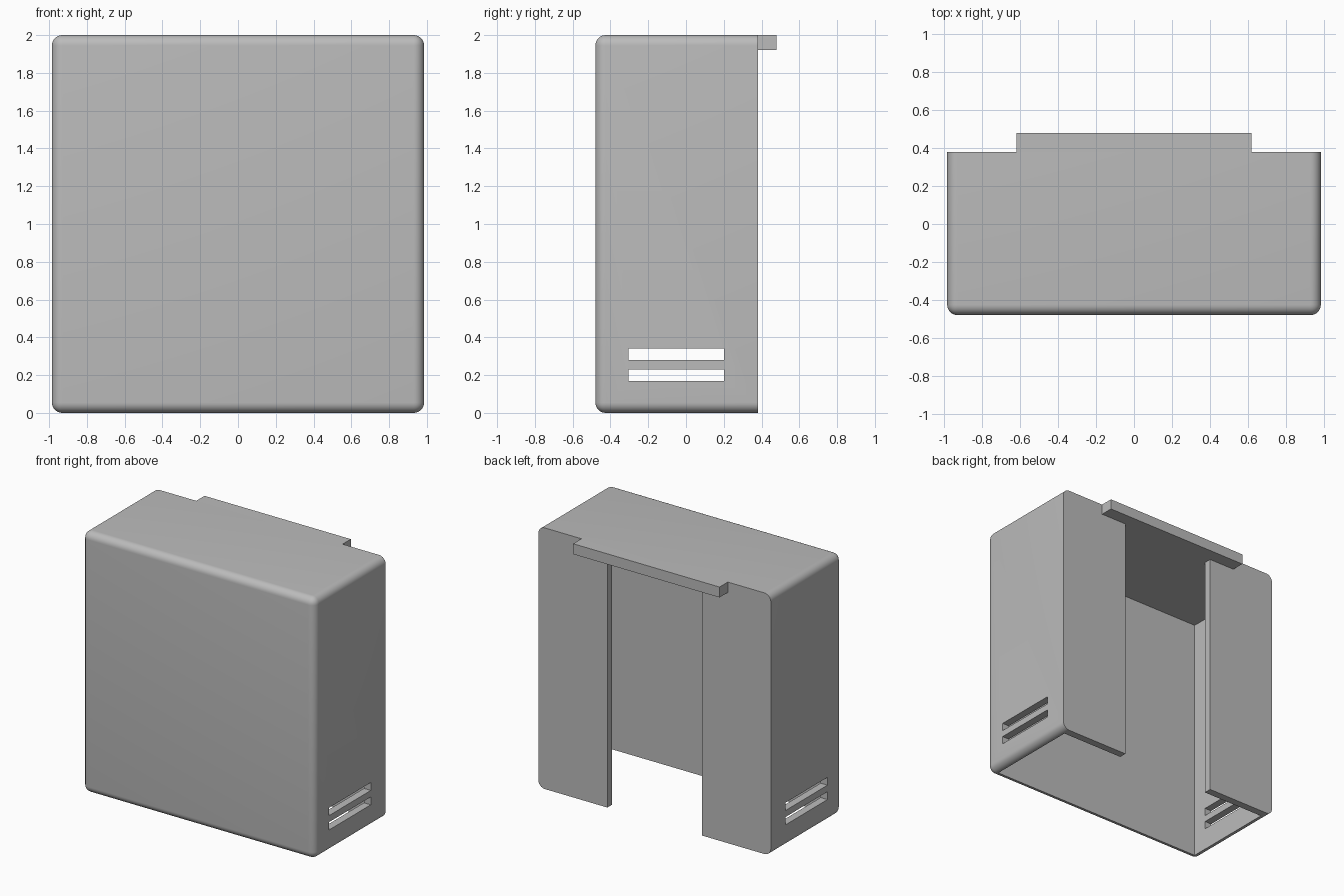
import bpy, bmesh, math

default = bpy.data.objects.get("Cube")
if default:
    bpy.data.objects.remove(default, do_unlink=True)

HALF_W, FRONT, BACK, TOP = 0.985, -0.48, 0.38, 2.0
WALL, CEILING, RADIUS, OPENING = 0.058, 1.92, 0.055, 0.4

grey = bpy.data.materials.new("light grey plastic")
grey.use_nodes = True
colour = (0.5, 0.5, 0.5, 1)
grey.diffuse_color = colour
grey.node_tree.nodes["Principled BSDF"].inputs["Base Color"].default_value = colour


def make_object(name, bm):
    bmesh.ops.recalc_face_normals(bm, faces=bm.faces)
    mesh = bpy.data.meshes.new(name)
    bm.to_mesh(mesh)
    bm.free()
    mesh.materials.append(grey)
    ob = bpy.data.objects.new(name, mesh)
    bpy.context.collection.objects.link(ob)
    return ob


def prism(outline, z0, z1):
    """Extrude an xy outline between two heights."""
    bm = bmesh.new()
    face = bm.faces.new([bm.verts.new((x, y, z0)) for x, y in outline])
    new = bmesh.ops.extrude_face_region(bm, geom=[face])["geom"]
    verts = [g for g in new if isinstance(g, bmesh.types.BMVert)]
    bmesh.ops.translate(bm, verts=verts, vec=(0, 0, z1 - z0))
    return bm


def box(x, y0, y1, z0, z1):
    return prism([(-x, y0), (x, y0), (x, y1), (-x, y1)], z0, z1)


# Outer shell: every edge is rounded except those around the back face
bm = box(HALF_W, FRONT, BACK, 0, TOP)
edges = [e for e in bm.edges if min(v.co.y for v in e.verts) < 0]
bmesh.ops.bevel(bm, geom=edges, offset=RADIUS, segments=8, profile=0.5,
                affect='EDGES')
shell = make_object("cover_shell", bm)

# Cavity open at the bottom, with a tall opening between two back flanges
ix, iy0, iy1 = HALF_W - WALL, FRONT + WALL, BACK - WALL
right_half = [(ix, iy0), (ix, iy1), (OPENING, iy1), (OPENING, BACK + 0.1)]
outline = right_half + [(-x, y) for x, y in reversed(right_half)]
cutters = [make_object("cavity_cutter", prism(outline, -0.1, CEILING))]

# Two vent slots that pass through both side walls
for z in (0.17, 0.28):
    cutters.append(make_object("vent_cutter", box(1.2, -0.305, 0.2, z, z + 0.06)))

for cutter in cutters:
    cutter.hide_render = True
    cut = shell.modifiers.new(cutter.name, 'BOOLEAN')
    cut.operation = 'DIFFERENCE'
    cut.solver = 'EXACT'
    cut.object = cutter

# Bake the cuts and discard the cutters
depsgraph = bpy.context.evaluated_depsgraph_get()
result = bpy.data.meshes.new_from_object(shell.evaluated_get(depsgraph))
shell.modifiers.clear()
shell.data = result
for cutter in cutters:
    bpy.data.objects.remove(cutter, do_unlink=True)

# Hanging lip along the top of the back
make_object("top_lip", box(0.62, BACK, 0.48, CEILING, TOP))

# Smooth the rounded edges only
bpy.ops.object.select_all(action='DESELECT')
shell.select_set(True)
bpy.context.view_layer.objects.active = shell
bpy.ops.object.shade_smooth_by_angle(angle=math.radians(30))
